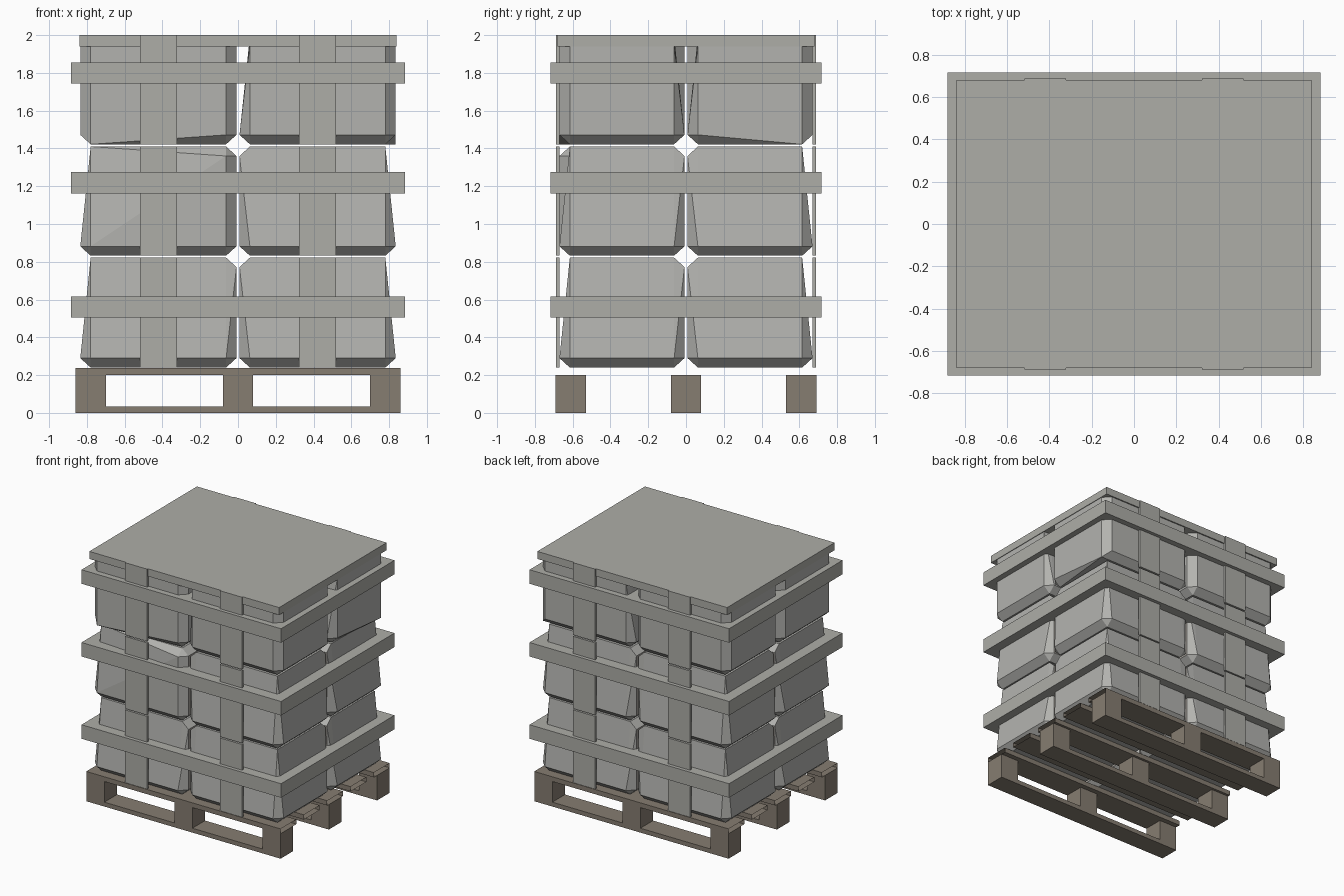
import bpy
import bmesh
from mathutils import Vector

cube = bpy.data.objects.get("Cube")
if cube:
    bpy.data.objects.remove(cube, do_unlink=True)


def make_material(name, color):
    mat = bpy.data.materials.new(name)
    mat.use_nodes = True
    mat.diffuse_color = (*color, 1)
    mat.node_tree.nodes["Principled BSDF"].inputs["Base Color"].default_value = (*color, 1)
    return mat


sack_grey = make_material("sack grey", (0.45, 0.45, 0.43))
strap_grey = make_material("strap grey", (0.42, 0.42, 0.39))
inner_taupe = make_material("inner taupe", (0.36, 0.34, 0.31))
pallet_wood = make_material("pallet wood", (0.24, 0.205, 0.165))


def finish(name, bm, *materials):
    bmesh.ops.recalc_face_normals(bm, faces=bm.faces)
    mesh = bpy.data.meshes.new(name)
    bm.to_mesh(mesh)
    bm.free()
    for mat in materials:
        mesh.materials.append(mat)
    obj = bpy.data.objects.new(name, mesh)
    bpy.context.collection.objects.link(obj)
    return obj


def box(name, low, high, mat, open_ends=False):
    low, high = Vector(low), Vector(high)
    bm = bmesh.new()
    bmesh.ops.create_cube(bm, size=1)
    for v in bm.verts:
        v.co = (low + high) / 2 + v.co * (high - low)
    bm.normal_update()
    if open_ends:
        ends = [f for f in bm.faces if abs(f.normal.x) > 0.9]
        bmesh.ops.delete(bm, geom=ends, context="FACES")
    return finish(name, bm, mat)


# Sacks: hull of a bevelled block; each side is upright or leans in at the top
W, D, IN, OUT, CUT = 0.835, 0.67, 0.008, 0.0, 0.055


def sack(name, sx, sy, z0, z1, upright, bulges=()):
    """upright holds any of: 'xi', 'xo', 'yi', 'yo' (inner and outer sides)."""
    xs = {"i": IN, "o": W}
    ys = {"i": IN, "o": D}
    xc = {"i": IN + CUT, "o": W - CUT}
    yc = {"i": IN + CUT, "o": D - CUT}
    low, high = z0 + 0.05, z1 - 0.05
    points = []
    for a in "io":
        for b in "io":
            points += [(xc[a], yc[b], z0), (xc[a], yc[b], z1)]
            points += [(xs[a], yc[b], low), (xc[a], ys[b], low)]
            if "x" + a in upright:
                points.append((xs[a], yc[b], high))
            if "y" + b in upright:
                points.append((xc[a], ys[b], high))
    # Single pulled corners: side axis, corner, and level
    for axis, a, b, level in bulges:
        z = {"bottom": z0, "top": high}[level]
        points.append((xs[a], yc[b], z) if axis == "x" else (xc[a], ys[b], z))
    bm = bmesh.new()
    for x, y, z in points:
        bm.verts.new((x * sx, y * sy, z))
    hull = bmesh.ops.convex_hull(bm, input=bm.verts)
    loose = {g for g in hull["geom_interior"] + hull["geom_unused"]
             if isinstance(g, bmesh.types.BMVert)}
    bmesh.ops.delete(bm, geom=list(loose), context="VERTS")
    bmesh.ops.recalc_face_normals(bm, faces=bm.faces)
    bmesh.ops.dissolve_limit(bm, angle_limit=0.01, verts=bm.verts, edges=bm.edges)
    # Faces turned to the gaps between sacks are browner
    for f in bm.faces:
        inward = min(f.normal.x * sx, f.normal.y * sy)
        f.material_index = 1 if inward < -0.8 and z0 < 1.3 \
            and min(abs(f.calc_center_median().x), abs(f.calc_center_median().y)) < 0.1 else 0
    return finish(name, bm, sack_grey, inner_taupe)


layers = [("lower", 0.24, 0.822), ("middle", 0.832, 1.41), ("upper", 1.422, 1.995)]
for layer, z0, z1 in layers:
    for sx, side in ((1, "left"), (-1, "right")):
        for sy, end in ((-1, "front"), (1, "back")):
            upright, bulges = ["xi", "yi"], []
            if layer == "upper":
                upright = ["xo", "yo"] if sx > 0 else ["xi", "xo", "yi", "yo"]
                if sx < 0 and sy < 0:
                    bulges = [("y", "o", "o", "bottom")]
                if sx > 0 and sy > 0:
                    bulges = [("x", "o", "o", "bottom")]
            if layer == "middle" and sx < 0 and sy < 0:
                bulges = [("y", "i", "o", "top")]
            sack(f"{layer}_sack_{end}_{side}", sx, sy, z0, z1, upright, bulges)

# Upright straps on the front and back of every layer
for layer, z0, z1 in layers:
    top = 2.0 if layer == "upper" else z1
    for sx, side in ((1, "left"), (-1, "right")):
        for sy, end in ((-1, "front"), (1, "back")):
            x, y = 0.42 * sx, 0.68 * sy
            box(f"{layer}_strap_{end}_{side}", (x - 0.098, y - 0.009, z0),
                (x + 0.098, y + 0.009, top), strap_grey)

# Bands around each layer and the top sheet
for (layer, _, _), z in zip(layers, (0.56, 1.218, 1.8)):
    box(f"{layer}_band", (-0.883, -0.717, z - 0.056), (0.883, 0.717, z + 0.056), strap_grey)
box("top_sheet", (-0.84, -0.68, 1.94), (0.84, 0.68, 2.0), strap_grey)

# Pallet: three runners with blocks, and deck planks open at the ends
for y, row in ((-0.61, "front"), (0, "middle"), (0.61, "back")):
    box(f"{row}_runner", (-0.86, y - 0.08, 0), (0.86, y + 0.08, 0.035), pallet_wood)
    for x, side in ((-0.78, "right"), (0, "center"), (0.78, "left")):
        box(f"{row}_block_{side}", (x - 0.08, y - 0.08, 0.035),
            (x + 0.08, y + 0.08, 0.2), pallet_wood)
for i in range(5):
    y = -0.59 + 0.295 * i
    box(f"deck_plank_{i + 1}", (-0.86, y - 0.1, 0.2), (0.86, y + 0.1, 0.238),
        pallet_wood, open_ends=True)
